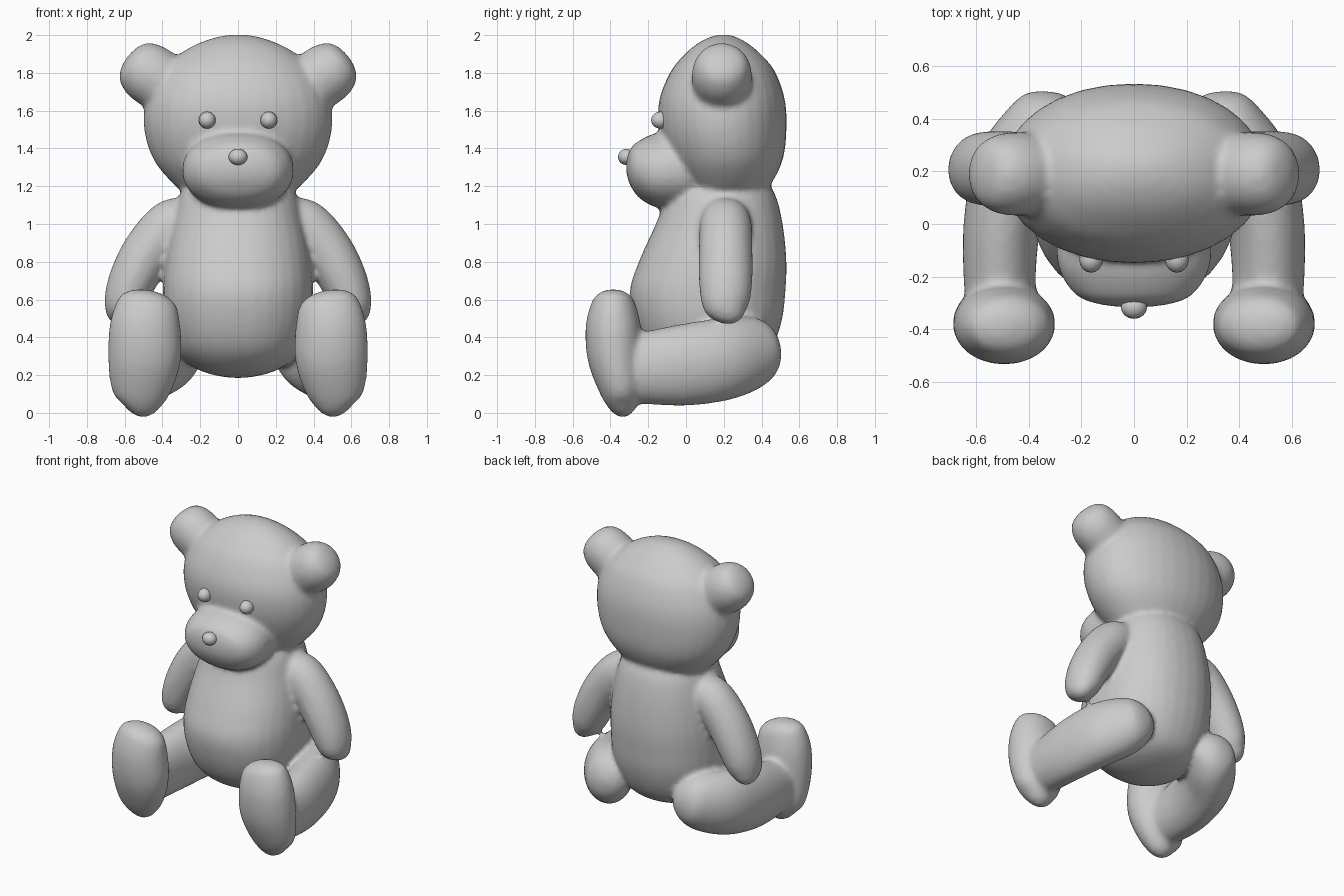
import bpy, bmesh, math
from mathutils import Vector

skin = bmesh.new()  # collects all body parts before they are blended


def make_object(name, bm):
    bmesh.ops.remove_doubles(bm, verts=bm.verts[:], dist=1e-5)
    bmesh.ops.recalc_face_normals(bm, faces=bm.faces[:])
    for f in bm.faces:
        f.smooth = True
    me = bpy.data.meshes.new(name)
    bm.to_mesh(me)
    bm.free()
    ob = bpy.data.objects.new(name, me)
    bpy.context.collection.objects.link(ob)
    return ob


def spline(st, seg, t):
    """Smooth curve through the stations (x, y, z, ru^2, rv^2)."""
    n = len(st)
    p = [st[min(max(seg + k, 0), n - 1)] for k in (-1, 0, 1, 2)]
    return [0.5 * (2 * b + (c - a) * t + (2 * a - 5 * b + 4 * c - d) * t * t
                   + (3 * b - a - 3 * c + d) * t ** 3) for a, b, c, d in zip(*p)]


def loft(stations, side, axis=None, power=2.0, mirror=False, sides=32, steps=6):
    """Rounded body through stations (x, y, z, radius along side, other radius)."""
    st = [(x, y, z, a * a, b * b) for x, y, z, a, b in stations]
    rows = []
    last = len(st) - 2
    for seg in range(last + 1):
        for k in range(steps + (seg == last)):
            t = k / steps
            if seg == 0:
                t = t * t
            elif seg == last:
                t = 1 - (1 - t) ** 2
            rows.append(spline(st, seg, t))
    side = Vector(side)
    for flip in ((1, -1) if mirror else (1,)):
        rings = []
        for i, r in enumerate(rows):
            c = Vector(r[:3])
            if axis:
                tan = Vector(axis)
            else:
                tan = Vector(rows[min(i + 1, len(rows) - 1)][:3]) - Vector(rows[max(i - 1, 0)][:3])
            tan.normalize()
            u = (side - tan * side.dot(tan)).normalized()
            v = tan.cross(u)
            ru, rv = (math.sqrt(max(q, 0)) for q in r[3:])
            ring = []
            for j in range(sides):
                a = 2 * math.pi * j / sides
                ca, sa = math.cos(a), math.sin(a)
                p = (c + u * ru * math.copysign(abs(ca) ** (2 / power), ca)
                     + v * rv * math.copysign(abs(sa) ** (2 / power), sa))
                p.x *= flip
                ring.append(skin.verts.new(p))
            rings.append(ring)
        for p, q in zip(rings, rings[1:]):
            for j in range(sides):
                k = (j + 1) % sides
                skin.faces.new((p[j], p[k], q[k], q[j]))


def upright(rows, power):
    """Loft from rows (z, half width, front y, back y)."""
    loft([(0, (f + b) / 2, z, w, (b - f) / 2) for z, w, f, b in rows],
         (1, 0, 0), (0, 0, 1), power)


def ball(name, centre, radii):
    bm = bmesh.new()
    bmesh.ops.create_uvsphere(bm, u_segments=16, v_segments=10, radius=1)
    bmesh.ops.scale(bm, vec=radii, verts=bm.verts[:])
    bmesh.ops.translate(bm, vec=centre, verts=bm.verts[:])
    return make_object(name, bm)


# Torso
upright([(0.185, 0, 0.12, 0.12), (0.25, 0.25, -0.12, 0.38), (0.35, 0.34, -0.22, 0.46),
         (0.5, 0.387, -0.28, 0.51), (0.65, 0.397, -0.297, 0.527), (0.8, 0.387, -0.25, 0.532),
         (1.0, 0.35, -0.16, 0.512), (1.15, 0.31, -0.1, 0.475), (1.22, 0.25, -0.03, 0.42),
         (1.28, 0, 0.2, 0.2)], 2.2)

# Head
upright([(1.09, 0, 0.2, 0.2), (1.13, 0.23, 0.05, 0.37), (1.22, 0.35, -0.03, 0.455),
         (1.35, 0.452, -0.1, 0.515), (1.5, 0.497, -0.142, 0.532), (1.65, 0.49, -0.143, 0.525),
         (1.8, 0.42, -0.085, 0.475), (1.9, 0.31, -0.005, 0.395), (1.97, 0.175, 0.085, 0.305),
         (2.003, 0, 0.2, 0.2)], 2.08)

# Muzzle
loft([(0, -0.317, 1.30, 0, 0), (0, -0.29, 1.30, 0.185, 0.105), (0, -0.25, 1.29, 0.24, 0.15),
      (0, -0.17, 1.285, 0.285, 0.193), (0, -0.08, 1.285, 0.294, 0.207),
      (0, 0.05, 1.29, 0.27, 0.19), (0, 0.15, 1.3, 0, 0)],
     (1, 0, 0), (0, 1, 0), 2.15)

# Ears
loft([(0.19, 0.19, 1.58, 0, 0), (0.26, 0.19, 1.635, 0.145, 0.145), (0.39, 0.19, 1.74, 0.157, 0.16),
      (0.49, 0.19, 1.81, 0.155, 0.158), (0.56, 0.19, 1.855, 0.12, 0.12),
      (0.592, 0.19, 1.877, 0, 0)], (0, 1, 0), mirror=True)

# Arms
loft([(0.16, 0.2, 1.07, 0, 0), (0.24, 0.2, 1.05, 0.11, 0.09), (0.35, 0.21, 0.995, 0.137, 0.137),
      (0.47, 0.21, 0.86, 0.142, 0.137), (0.555, 0.21, 0.71, 0.142, 0.127),
      (0.605, 0.21, 0.585, 0.127, 0.107), (0.637, 0.22, 0.51, 0.085, 0.068),
      (0.65, 0.22, 0.472, 0, 0)], (0, 1, 0), mirror=True)

# Legs
loft([(0.27, 0.49, 0.35, 0, 0), (0.295, 0.435, 0.34, 0.14, 0.125), (0.355, 0.345, 0.32, 0.195, 0.155),
      (0.45, 0.2, 0.285, 0.218, 0.16), (0.5, 0, 0.255, 0.217, 0.147),
      (0.51, -0.2, 0.24, 0.195, 0.137), (0.5, -0.33, 0.25, 0.18, 0.13),
      (0.5, -0.4, 0.26, 0, 0)], (0, 0, 1), mirror=True)

# Feet
loft([(0.565, -0.33, 0, 0, 0), (0.54, -0.335, 0.045, 0.115, 0.08), (0.515, -0.35, 0.15, 0.167, 0.12),
      (0.495, -0.375, 0.3, 0.193, 0.147), (0.492, -0.385, 0.45, 0.188, 0.147),
      (0.482, -0.385, 0.57, 0.162, 0.12), (0.475, -0.385, 0.62, 0.122, 0.09),
      (0.47, -0.385, 0.65, 0, 0)], (1, 0, 0), power=2.05, mirror=True)

# Blend the parts into one soft skin
body = make_object("plush_body", skin)
remesh = body.modifiers.new("Blend", 'REMESH')
remesh.mode = 'VOXEL'
remesh.voxel_size = 0.017
remesh.use_smooth_shade = True
smooth = body.modifiers.new("Soften", 'SMOOTH')
smooth.factor = 0.5
smooth.iterations = 6

# Nose and eyes
ball("nose", (0, -0.315, 1.355), (0.05, 0.045, 0.043))
for s, label in ((-1, "left"), (1, "right")):
    ball(label + "_eye", (0.163 * s, -0.135, 1.55), (0.045, 0.05, 0.045))
